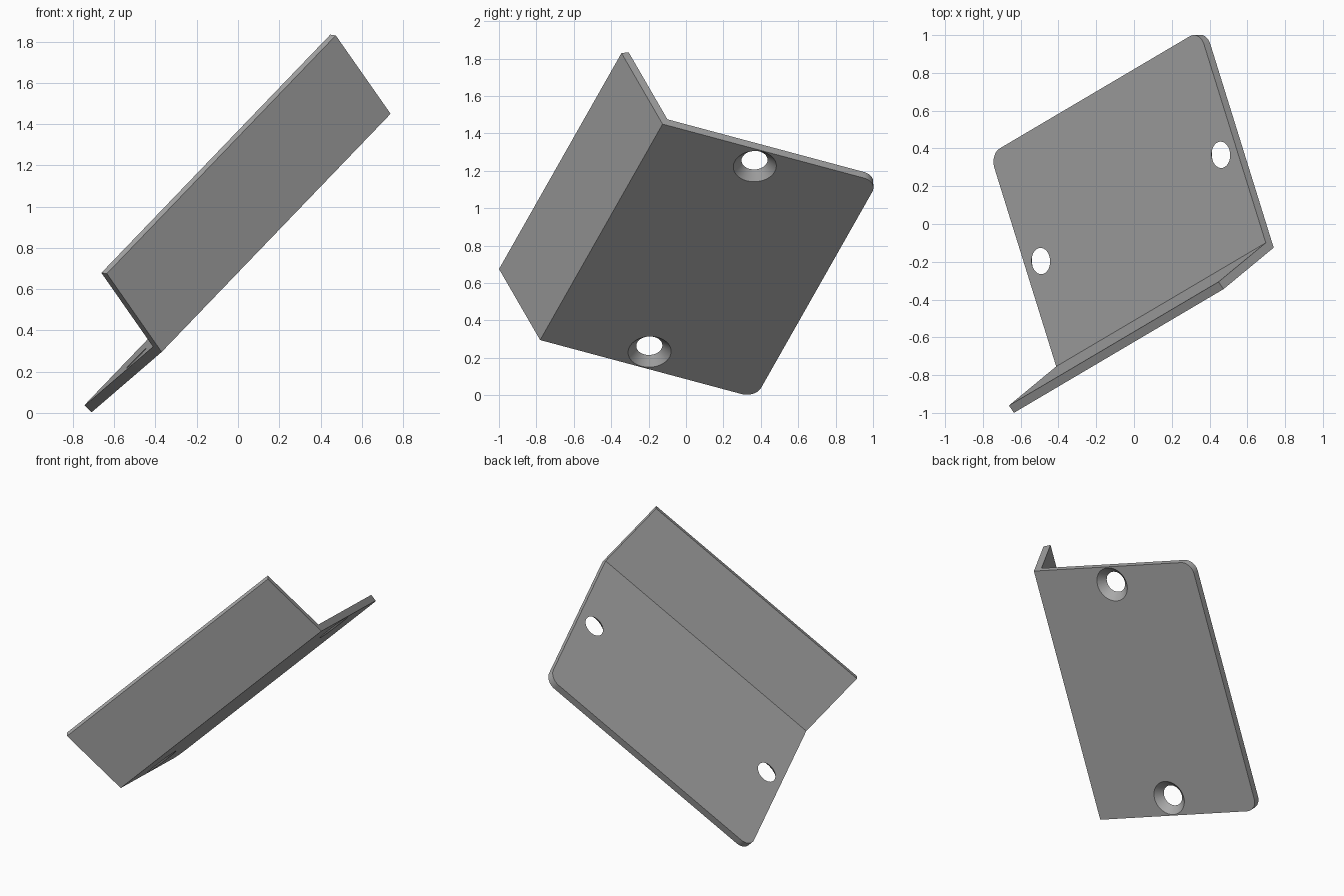
import bpy, bmesh, math
from mathutils import Matrix, Vector

cube = bpy.data.objects.get("Cube")
if cube:
    bpy.data.objects.remove(cube, do_unlink=True)

LENGTH, DEPTH, FLANGE, THICK = 1.73, 1.245, 0.513, 0.047
BEND = math.radians(115.5)
CORNER = 0.08

# Bracket frame: x along the bend, y across the plate, z through the plate
origin = Vector((-0.37, -0.78, 0.295))
along = Vector((0.6414, 0.3785, 0.6674)).normalized()
normal = along.cross(Vector((-0.29, 0.922, -0.25))).normalized()
across = normal.cross(along)
frame = Matrix((along, across, normal)).transposed().to_4x4()
frame.translation = origin

metal = bpy.data.materials.new("grey metal")
metal.use_nodes = True
metal.diffuse_color = (0.4, 0.4, 0.4, 1)
metal.node_tree.nodes["Principled BSDF"].inputs["Base Color"].default_value = (0.4, 0.4, 0.4, 1)


def make_object(name, bm):
    bmesh.ops.recalc_face_normals(bm, faces=bm.faces)
    mesh = bpy.data.meshes.new(name)
    bm.to_mesh(mesh)
    bm.free()
    mesh.materials.append(metal)
    obj = bpy.data.objects.new(name, mesh)
    bpy.context.collection.objects.link(obj)
    obj.matrix_world = frame
    return obj


# Bent profile of plate and flange, extruded along the bend
rise = Vector((math.cos(BEND), math.sin(BEND)))
inward = Vector((rise.y, -rise.x))
inner = THICK / math.tan(BEND / 2)
tip = rise * FLANGE
profile = [(0, 0), (DEPTH, 0), (DEPTH, THICK), (inner, THICK), tip + inward * THICK, tip]
bm = bmesh.new()
face = bm.faces.new([bm.verts.new((0, y, z)) for y, z in profile])
extruded = bmesh.ops.extrude_face_region(bm, geom=[face])["geom"]
moved = [g for g in extruded if isinstance(g, bmesh.types.BMVert)]
bmesh.ops.translate(bm, verts=moved, vec=(LENGTH, 0, 0))

# Rounded free corners of the plate
corners = [e for e in bm.edges
           if all(abs(v.co.y - DEPTH) < 1e-4 for v in e.verts)
           and abs(e.verts[0].co.z - e.verts[1].co.z) > THICK / 2]
bmesh.ops.bevel(bm, geom=corners, offset=CORNER, segments=10, profile=0.5, affect='EDGES')
bracket = make_object("angle_bracket", bm)

# Countersunk screw holes, wide on the underside
for x in (0.122, LENGTH - 0.122):
    bm = bmesh.new()
    bmesh.ops.create_cone(bm, cap_ends=True, segments=48, radius1=0.125, radius2=0.06,
                          depth=THICK + 0.02,
                          matrix=Matrix.Translation((x, 0.583, THICK / 2)))
    cutter = make_object("hole_cutter", bm)
    cutter.hide_render = True
    bpy.context.view_layer.update()
    cut = bracket.modifiers.new("screw hole", 'BOOLEAN')
    cut.operation = 'DIFFERENCE'
    cut.solver = 'EXACT'
    cut.object = cutter
    bpy.context.view_layer.objects.active = bracket
    bpy.ops.object.modifier_apply(modifier=cut.name)
    bpy.data.objects.remove(cutter, do_unlink=True)

# Smooth the holes and corners, keep the folded edges sharp
bpy.ops.object.select_all(action='DESELECT')
bracket.select_set(True)
bpy.context.view_layer.objects.active = bracket
bpy.ops.object.shade_smooth_by_angle(angle=math.radians(30))
